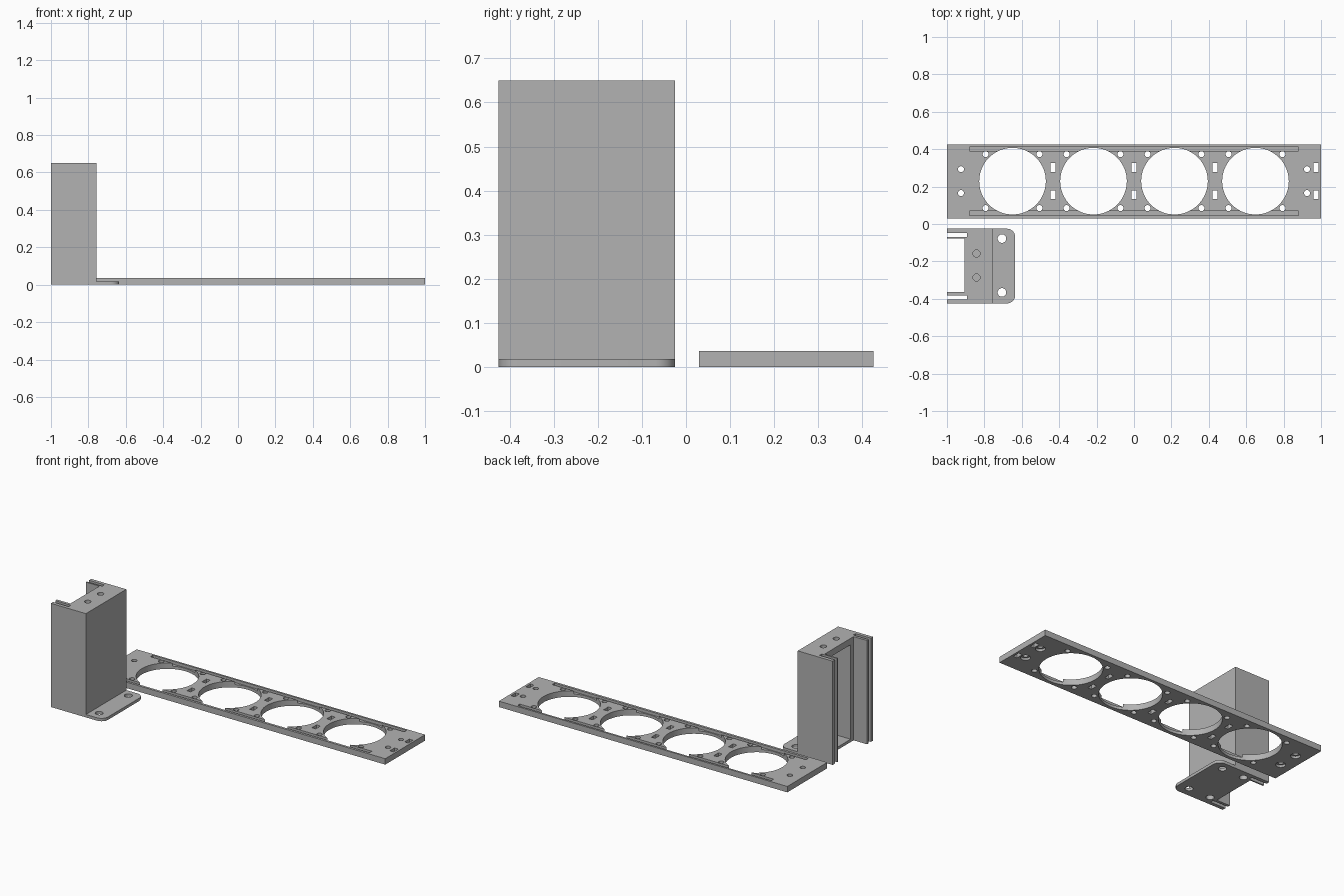
import bpy, bmesh, math
from mathutils import Matrix

if "Cube" in bpy.data.objects:
    bpy.data.objects.remove(bpy.data.objects["Cube"])

grey = bpy.data.materials.new("plain_grey")
grey.diffuse_color = (0.448, 0.448, 0.448, 1)
grey.use_nodes = True
grey.node_tree.nodes["Principled BSDF"].inputs["Base Color"].default_value = grey.diffuse_color


def box(bm, x0, x1, y0, y1, z0, z1):
    m = Matrix.Translation(((x0 + x1) / 2, (y0 + y1) / 2, (z0 + z1) / 2))
    bmesh.ops.create_cube(bm, size=1, matrix=m @ Matrix.Diagonal((x1 - x0, y1 - y0, z1 - z0, 1)))


def rod(bm, x, y, r, z0, z1, n=32):
    bmesh.ops.create_cone(bm, cap_ends=True, segments=n, radius1=r, radius2=r, depth=z1 - z0,
                          matrix=Matrix.Translation((x, y, (z0 + z1) / 2)))


def make(name, bm):
    bmesh.ops.recalc_face_normals(bm, faces=bm.faces)
    mesh = bpy.data.meshes.new(name)
    bm.to_mesh(mesh)
    bm.free()
    mesh.materials.append(grey)
    ob = bpy.data.objects.new(name, mesh)
    bpy.context.collection.objects.link(ob)
    return ob


def cut(ob, bm):
    """Subtract a batch of separate solids, then drop the cutter."""
    cutter = make("cutter", bm)
    cutter.hide_render = True
    mod = ob.modifiers.new("cut", 'BOOLEAN')
    mod.operation, mod.solver, mod.object = 'DIFFERENCE', 'EXACT', cutter
    bpy.context.view_layer.objects.active = ob
    bpy.ops.object.modifier_apply(modifier=mod.name)
    bpy.data.objects.remove(cutter)


def smooth(ob):
    bpy.ops.object.select_all(action='DESELECT')
    ob.select_set(True)
    bpy.context.view_layer.objects.active = ob
    bpy.ops.object.shade_smooth_by_angle(angle=math.radians(30))


# Long fan plate
T, CY = 0.037, 0.229
bm = bmesh.new()
box(bm, -1, 1, 0.03, 0.425, 0, T)
plate = make("fan_plate", bm)

# Fan openings, screw holes, tie slots and end holes
bm = bmesh.new()
for i in range(4):
    cx = (i - 1.5) * 0.433
    rod(bm, cx, CY, 0.178, -0.1, 0.1, 96)
    for sx in (-1, 1):
        for sy in (-1, 1):
            rod(bm, cx + sx * 0.144, CY + sy * 0.144, 0.016, -0.1, 0.1, 24)
for sy in (-1, 1):
    for x in (-0.433, 0, 0.433, 0.973):
        y = CY + sy * 0.073
        box(bm, x - 0.013, x + 0.013, y - 0.023, y + 0.023, -0.1, 0.1)
    for x in (-0.925, 0.925):
        rod(bm, x, CY + sy * 0.064, 0.016, -0.1, 0.1, 24)
cut(plate, bm)

# Long grooves along the top, counterbores below
bm = bmesh.new()
for s in (-1, 1):
    y = CY + s * 0.172
    box(bm, -0.88, 0.88, y - 0.012, y + 0.012, 0.018, 0.1)
    for x in (-0.925, 0.925):
        rod(bm, x, CY + s * 0.064, 0.028, -0.1, 0.014)
cut(plate, bm)
smooth(plate)

# Tower of the bracket
BY = -0.225
bm = bmesh.new()
box(bm, -1, -0.757, -0.425, -0.025, 0, 0.65)
tower = make("bracket_tower", bm)

# Open channel and panel grooves on the left side
bm = bmesh.new()
box(bm, -1.1, -0.907, -0.364, -0.078, -0.1, 0.8)
cut(tower, bm)
bm = bmesh.new()
for s in (-1, 1):
    y = BY + s * 0.167
    box(bm, -1.1, -0.893, y - 0.011, y + 0.011, -0.1, 0.8)
cut(tower, bm)

# Inner pocket behind the channel
bm = bmesh.new()
box(bm, -0.95, -0.777, -0.335, -0.107, 0.018, 0.61)
cut(tower, bm)

# Holes in the top and in the underside
bm = bmesh.new()
for s in (-1, 1):
    rod(bm, -0.842, -0.222 + s * 0.064, 0.019, 0.58, 0.8)
    rod(bm, -0.858, -0.222 + s * 0.144, 0.023, -0.1, 0.08)
cut(tower, bm)
smooth(tower)

# Mounting foot with two rounded corners
bm = bmesh.new()
R, X1 = 0.045, -0.635
pts = [(-0.757, -0.025), (-0.757, -0.425)]
for cy, a0 in ((-0.425 + R, -90), (-0.025 - R, 0)):
    for k in range(9):
        a = math.radians(a0 + k * 90 / 8)
        pts.append((X1 - R + R * math.cos(a), cy + R * math.sin(a)))
face = bm.faces.new([bm.verts.new((x, y, 0)) for x, y in pts])
top = bmesh.ops.extrude_face_region(bm, geom=[face])["geom"]
bmesh.ops.translate(bm, vec=(0, 0, 0.018), verts=[v for v in top if isinstance(v, bmesh.types.BMVert)])
foot = make("mounting_foot", bm)
bm = bmesh.new()
for s in (-1, 1):
    rod(bm, -0.706, -0.222 + s * 0.144, 0.023, -0.1, 0.1)
cut(foot, bm)
smooth(foot)
